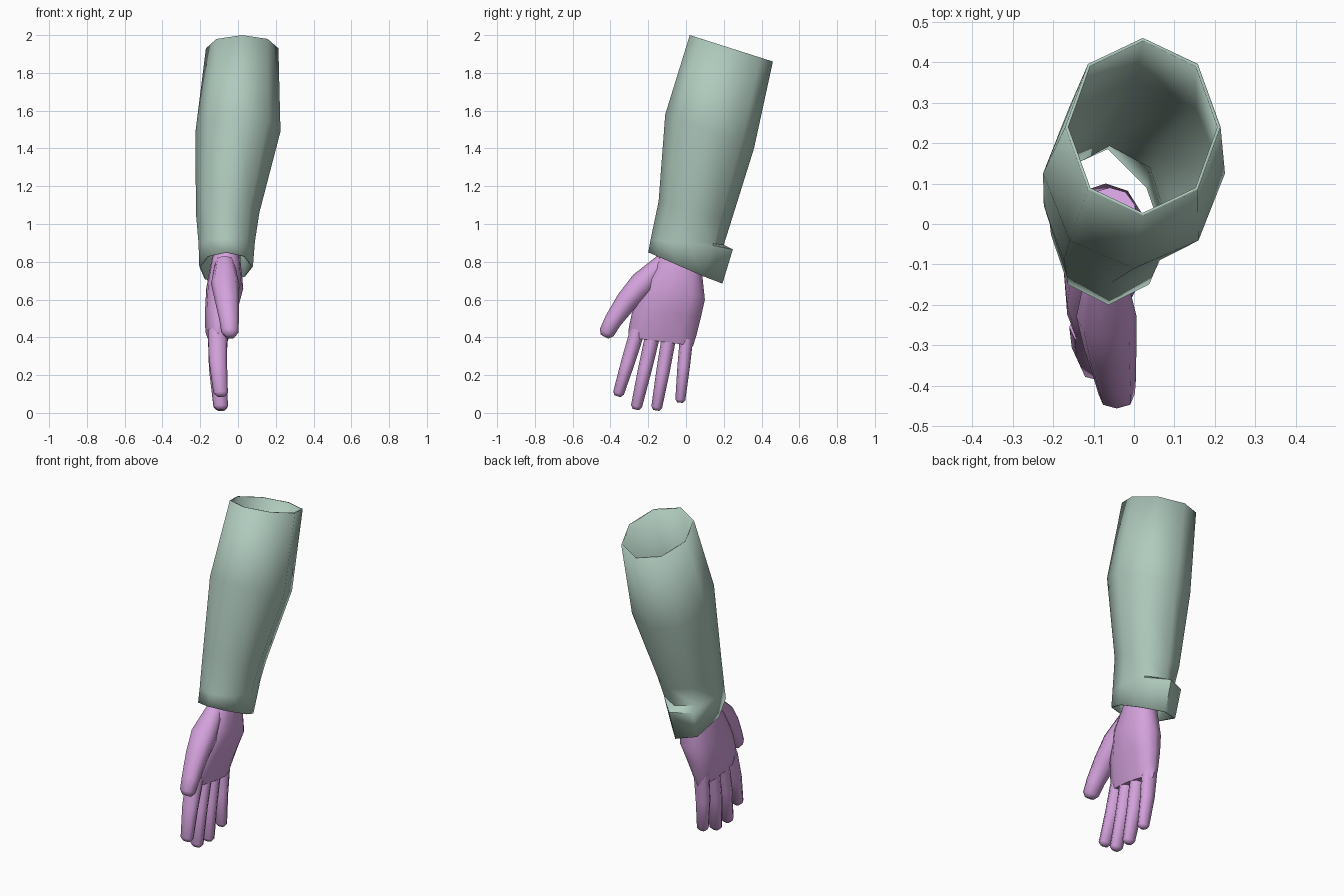
import bpy, bmesh, math
from mathutils import Vector

cube = bpy.data.objects.get("Cube")
if cube:
    bpy.data.objects.remove(cube)


def material(name, rgb):
    m = bpy.data.materials.new(name)
    m.use_nodes = True
    m.diffuse_color = (*rgb, 1)
    m.node_tree.nodes["Principled BSDF"].inputs["Base Color"].default_value = (*rgb, 1)
    return m


SLEEVE = material("sage_green", (0.43, 0.59, 0.51))
SKIN = material("lilac", (0.66, 0.36, 0.72))


def ring(front, back, cx, rx, n=8, power=1.0):
    """Tilted oval spanning two (y, z) points, with half width rx; point 0 is at the front."""
    f, b = Vector((cx, *front)), Vector((cx, *back))
    mid, half = (f + b) / 2, (f - b) / 2
    pts = []
    for i in range(n):
        c, s = math.cos(math.tau * i / n), math.sin(math.tau * i / n)
        c, s = (math.copysign(abs(v) ** power, v) for v in (c, s))
        pts.append(mid + half * c + Vector((rx * s, 0, 0)))
    return pts


def loft(name, rings, mat, caps=True):
    bm = bmesh.new()
    loops = [[bm.verts.new(p) for p in r] for r in rings]
    n = len(loops[0])
    for a, b in zip(loops, loops[1:]):
        for i in range(n):
            j = (i + 1) % n
            bm.faces.new((a[i], a[j], b[j], b[i]))
    if caps:
        bm.faces.new(loops[0])
        bm.faces.new(loops[-1])
    bmesh.ops.recalc_face_normals(bm, faces=bm.faces)
    me = bpy.data.meshes.new(name)
    bm.to_mesh(me)
    bm.free()
    me.materials.append(mat)
    ob = bpy.data.objects.new(name, me)
    bpy.context.collection.objects.link(ob)
    bpy.ops.object.select_all(action="DESELECT")
    ob.select_set(True)
    bpy.context.view_layer.objects.active = ob
    bpy.ops.object.shade_smooth_by_angle(angle=math.radians(62))
    return ob


def digit(name, path, thick=1.0):
    """Tapered tube along (x, y, z, radius) stations, with a blunt rounded tip."""
    pts = [Vector(p[:3]) for p in path]
    radii = [p[3] for p in path]
    end = (pts[-1] - pts[-2]).normalized()
    pts.append(pts[-1] + end * radii[-1] * 0.6)
    radii.append(radii[-1] * 0.55)
    rings = []
    for i, (p, r) in enumerate(zip(pts, radii)):
        d = pts[min(i + 1, len(pts) - 1)] - pts[max(i - 1, 0)]
        side = Vector((0, d.z, -d.y)).normalized() * r
        rings.append(ring((p + side).yz, (p - side).yz, p.x, r * thick, power=0.85))
    return loft(name, rings, SKIN)


# Sleeve: open tapered tube from the elbow to the wrist
sleeve_rings = [
    ring((0.02, 2.0), (0.46, 1.86), 0.022, 0.192),
    ring((-0.11, 1.58), (0.36, 1.40), 0.0, 0.225),
    ring((-0.145, 1.12), (0.235, 1.0), -0.055, 0.168),
    ring((-0.185, 0.93), (0.2, 0.89), -0.06, 0.15),
    ring((-0.187, 0.92), (0.2, 0.88), -0.06, 0.149),
    ring((-0.2, 0.85), (0.145, 0.70), -0.063, 0.142),
]
# Flared cuff at the back of the wrist
for r in sleeve_rings[-2:]:
    for i in (4, 5):
        r[i] += Vector((-0.012 * (i - 4), 0.048, -0.015))
sleeve = loft("sleeve", sleeve_rings, SLEEVE, caps=False)
wall = sleeve.modifiers.new("wall", "SOLIDIFY")
wall.thickness = 0.008
wall.offset = -1

# Palm: flattened block from inside the cuff to the knuckles
loft("palm", [ring(*a, n=12, power=0.85) for a in (
    ((-0.10, 0.90), (0.09, 0.83), -0.06, 0.07),
    ((-0.14, 0.83), (0.085, 0.74), -0.065, 0.08),
    ((-0.21, 0.72), (0.10, 0.60), -0.07, 0.098),
    ((-0.28, 0.56), (0.08, 0.51), -0.09, 0.085),
    ((-0.303, 0.45), (0.055, 0.41), -0.105, 0.068),
    ((-0.305, 0.40), (0.038, 0.355), -0.105, 0.05),
)], SKIN)

# Fingers: base and tip as (y, z), plus the radius
for name, base, tip, r in (
    ("index_finger", (-0.255, 0.44), (-0.357, 0.105), 0.040),
    ("middle_finger", (-0.172, 0.43), (-0.262, 0.035), 0.040),
    ("ring_finger", (-0.087, 0.42), (-0.155, 0.03), 0.039),
    ("little_finger", (0.005, 0.42), (-0.03, 0.07), 0.036),
):
    b, t = Vector((-0.108, *base)), Vector((-0.092, *tip))
    mid = b.lerp(t, 0.5) + Vector((-0.006, 0, 0))
    digit(name, [(*b, r), (*mid, r * 0.92), (*t, r * 0.74)], thick=1.3)

# Thumb: splayed forward from the wrist
digit("thumb", [
    (-0.07, -0.12, 0.80, 0.045),
    (-0.068, -0.23, 0.685, 0.068),
    (-0.058, -0.315, 0.59, 0.058),
    (-0.047, -0.385, 0.49, 0.047),
    (-0.043, -0.42, 0.425, 0.041),
], thick=1.1)
